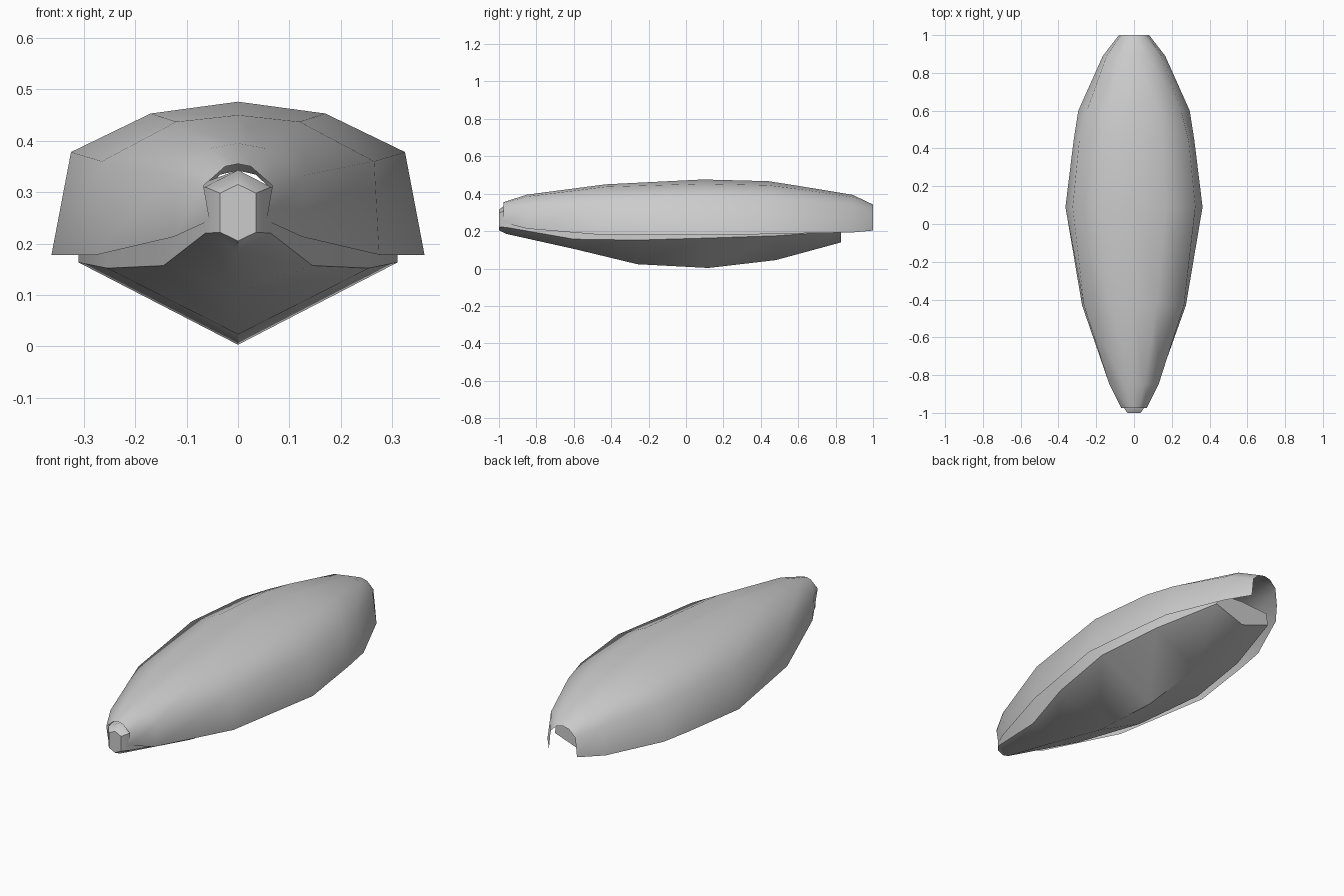
import bpy, math

if "Cube" in bpy.data.objects:
    bpy.data.objects.remove(bpy.data.objects["Cube"])

def mirrored(half):
    # half section listed from one end; points on x=0 are not duplicated
    return half + [(-x, z) for x, z in reversed(half) if x > 0]

def loft(name, stations, closed, angle):
    verts, faces = [], []
    n = len(stations[0][1])
    for y, ring in stations:
        verts += [(x, y, z) for x, z in ring]
    for i in range(len(stations) - 1):
        for j in range(n if closed else n - 1):
            k = (j + 1) % n
            faces.append((i*n + j, i*n + k, (i+1)*n + k, (i+1)*n + j))
    if closed:
        faces.append(tuple(reversed(range(n))))
        faces.append(tuple(range((len(stations) - 1)*n, len(stations)*n)))
    mesh = bpy.data.meshes.new(name)
    mesh.from_pydata(verts, [], faces)
    obj = bpy.data.objects.new(name, mesh)
    bpy.context.collection.objects.link(obj)
    bpy.ops.object.select_all(action='DESELECT')
    obj.select_set(True)
    bpy.context.view_layer.objects.active = obj
    bpy.ops.object.mode_set(mode='EDIT')
    bpy.ops.mesh.select_all(action='SELECT')
    bpy.ops.mesh.normals_make_consistent(inside=False)
    bpy.ops.object.mode_set(mode='OBJECT')
    bpy.ops.object.shade_smooth_by_angle(angle=math.radians(angle))
    return obj

# fabric cover: y, hem x, hem z, shoulder x, shoulder z, crown x, crown z, ridge z
cover = [
    (-0.975, .055, .245, .067, .313, .025, .350, .355),
    (-0.85, .125, .213, .130, .333, .055, .385, .395),
    (-0.43, .275, .178, .265, .360, .120, .437, .450),
    (0.09, .363, .178, .325, .378, .170, .453, .476),
    (0.44, .320, .184, .290, .375, .150, .445, .467),
    (0.60, .295, .188, .250, .367, .135, .425, .442),
    (0.89, .165, .193, .145, .335, .075, .382, .394),
    (1.00, .080, .203, .070, .300, .035, .334, .342)]
stations = []
for y, hx, hz, sx, sz, cx, cz, rz in cover:
    half = [(hx, hz), (sx, sz), (cx, cz)]
    stations.append((y, half + [(0, rz)] + [(-x, z) for x, z in reversed(half)]))
loft("boat_cover", stations, False, 80)

# hull: y, keel z, chine x, chine z, gunwale x, gunwale z, deck centre z
hull = [
    (-1.00, .205, .035, .222, .035, .298, .315),
    (-0.96, .185, .064, .220, .064, .310, .343),
    (-0.60, .105, .145, .157, .145, .290, .300),
    (-0.26, .023, .255, .152, .255, .260, .270),
    (0.12, .003, .310, .163, .310, .260, .270),
    (0.48, .045, .265, .175, .255, .260, .270),
    (0.83, .140, .165, .198, .155, .260, .270)]
stations = []
for y, kz, cx, cz, gx, gz, dz in hull:
    half = [(cx, cz), (gx, gz)]
    stations.append((y, [(0, kz)] + half + [(0, dz)] + [(-x, z) for x, z in reversed(half)]))
loft("hull", stations, True, 50)
